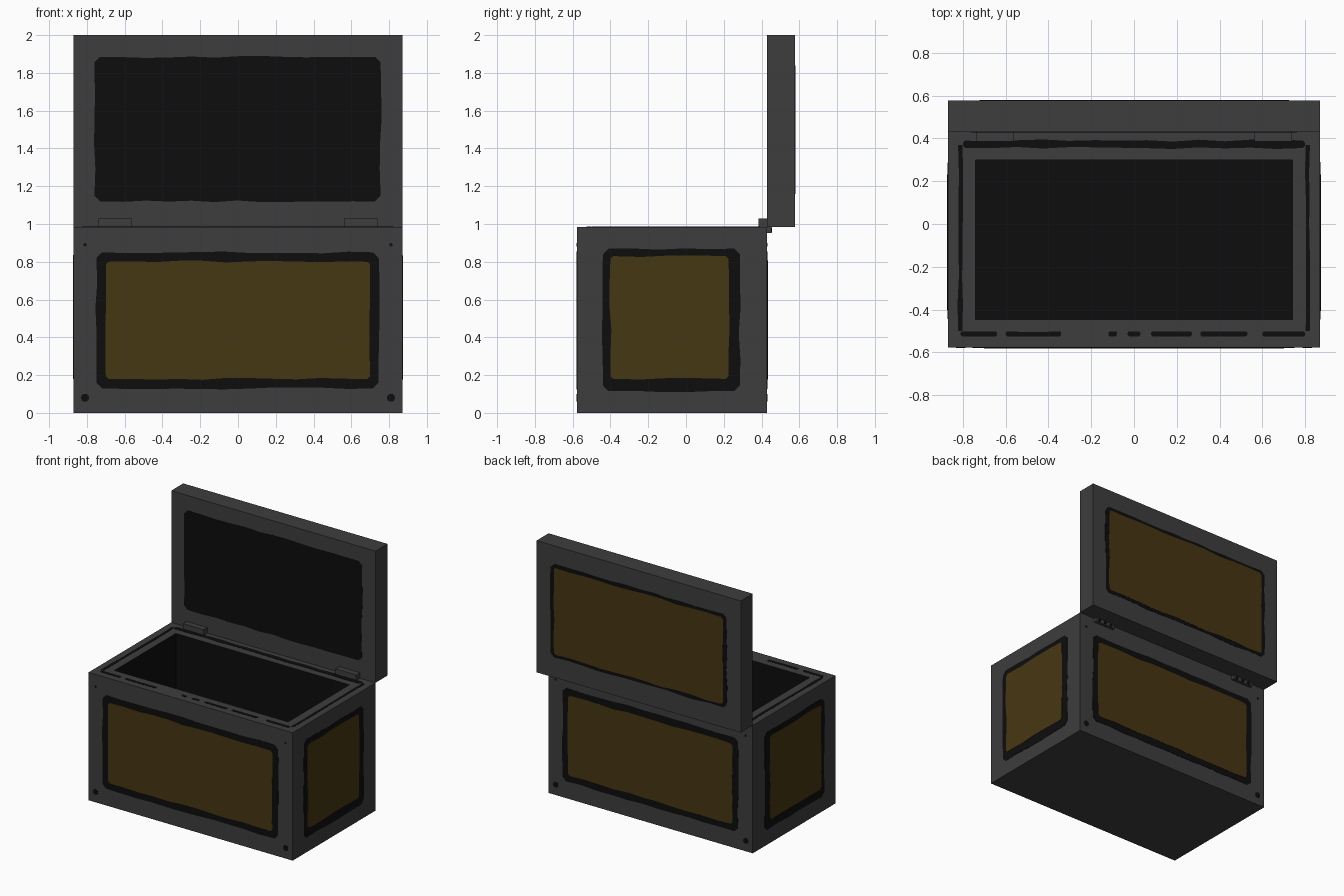
import bpy, bmesh, math, random
from mathutils import Vector

if "Cube" in bpy.data.objects:
    bpy.data.objects.remove(bpy.data.objects["Cube"])

random.seed(4)

def mat(name, c):
    m = bpy.data.materials.new(name)
    m.diffuse_color = (*c, 1)
    m.use_nodes = True
    m.node_tree.nodes["Principled BSDF"].inputs["Base Color"].default_value = m.diffuse_color
    return m

GREY = mat("dark grey metal", (0.047, 0.047, 0.047))
BLACK = mat("black", (0.004, 0.004, 0.004))
GOLD = mat("dark gold", (0.062, 0.038, 0.006))

def finish(name, bm, *mats):
    me = bpy.data.meshes.new(name)
    bmesh.ops.recalc_face_normals(bm, faces=bm.faces)
    bm.to_mesh(me)
    bm.free()
    ob = bpy.data.objects.new(name, me)
    for m in mats:
        me.materials.append(m)
    bpy.context.collection.objects.link(ob)
    return ob

def box_bm(lo, hi):
    bm = bmesh.new()
    bmesh.ops.create_cube(bm, size=1)
    for v in bm.verts:
        v.co = [lo[i] + (v.co[i] + 0.5) * (hi[i] - lo[i]) for i in range(3)]
    return bm

def box(name, lo, hi, m):
    return finish(name, box_bm(lo, hi), m)

X, Y, Z = Vector((1, 0, 0)), Vector((0, 1, 0)), Vector((0, 0, 1))

def plate(name, origin, u, v, pts, h, m):
    """Thin painted plate from an outline in the u, v plane."""
    n = u.cross(v)
    bm = bmesh.new()
    vs = [bm.verts.new(Vector(origin) + u * a + v * b) for a, b in pts]
    f = bm.faces.new(vs)
    ext = bmesh.ops.extrude_face_region(bm, geom=[f])
    for e in ext["geom"]:
        if isinstance(e, bmesh.types.BMVert):
            e.co += n * h
    return finish(name, bm, m)

def worn_rect(a0, a1, b0, b1, r=0.03, wob=0.006, step=0.12):
    """Rectangle outline with cut corners and slightly worn edges."""
    cs = [(a0, b0 + r), (a0 + r, b0), (a1 - r, b0), (a1, b0 + r),
          (a1, b1 - r), (a1 - r, b1), (a0 + r, b1), (a0, b1 - r)]
    out = []
    for i, p in enumerate(cs):
        q = cs[(i + 1) % 8]
        d = math.dist(p, q)
        k = max(1, int(d / step))
        for j in range(k):
            t = j / k
            w = random.uniform(-wob, wob) if j else 0
            out.append((p[0] + (q[0] - p[0]) * t - (q[1] - p[1]) / d * w,
                        p[1] + (q[1] - p[1]) * t + (q[0] - p[0]) / d * w))
    return out

def disc(r):
    return [(r * math.cos(i * math.pi / 5), r * math.sin(i * math.pi / 5)) for i in range(10)]

W, F, B, T, L = 0.87, -0.577, 0.43, 0.985, 0.576

# chest body with hollow black inside
bm = box_bm((-W, F, 0), (W, B, T))
top = max(bm.faces, key=lambda f: f.calc_center_median().z)
bmesh.ops.inset_region(bm, faces=[top], thickness=0.13, use_even_offset=True)
old = set(bm.faces) - {top}
ext = bmesh.ops.extrude_face_region(bm, geom=[top])
for e in ext["geom"]:
    if isinstance(e, bmesh.types.BMVert):
        e.co.z = 0.13
if top.is_valid:
    bm.faces.remove(top)
for f in bm.faces:
    if f not in old:
        f.material_index = 1
finish("chest_body", bm, GREY, BLACK)

# open lid
box("lid", (-W, B, T), (W, L, 2.0), GREY)

# gold panels with black frames
def panel(name, o, u, outer, inner):
    plate(name + "_frame", o, u, Z, worn_rect(*outer), 0.002, BLACK)
    plate(name + "_gold", o, u, Z, worn_rect(*inner, r=0.015), 0.004, GOLD)

fo, fi = (-0.75, 0.745, 0.13, 0.85), (-0.70, 0.70, 0.18, 0.80)
so, si = (-0.44, 0.285, 0.115, 0.87), (-0.40, 0.225, 0.18, 0.83)
flip = lambda q: (-q[1], -q[0], q[2], q[3])
panel("front_panel", (0, F, 0), X, fo, fi)
panel("back_panel", (0, B, 0), -X, fo, fi)
panel("right_panel", (W, 0, 0), Y, so, si)
panel("left_panel", (-W, 0, 0), -Y, flip(so), flip(si))
panel("lid_outer_panel", (0, L, 0), -X, (-0.75, 0.75, 1.14, 1.86), (-0.72, 0.72, 1.165, 1.835))
plate("lid_inner_panel", (0, B, 0), X, Z, worn_rect(-0.76, 0.755, 1.12, 1.885), 0.002, BLACK)

# worn dark line around the rim
plate("rim_line_back", (0, 0, T), X, Y, worn_rect(-0.80, 0.80, 0.355, 0.39, 0.012), 0.002, BLACK)
for s in (-1, 1):
    x = s * 0.812
    plate("rim_line_side", (0, 0, T), X, Y,
          worn_rect(x - 0.01, x + 0.01, -0.50, 0.37, 0.004, 0.004), 0.002, BLACK)
for a, b in ((-0.81, -0.64), (-0.6, -0.34), (-0.12, -0.08), (-0.03, 0.03),
             (0.08, 0.27), (0.31, 0.53), (0.6, 0.8)):
    plate("rim_line_front", (0, 0, T), X, Y,
          worn_rect(a, b, -0.525, -0.502, 0.006, 0.004), 0.002, BLACK)

# corner rivets on front and back
for nm, y, u in (("front", F, X), ("back", B, -X)):
    for s in (-1, 1):
        for z, r in ((0.08, 0.022), (0.89, 0.009)):
            plate(nm + "_rivet", (s * 0.81, y, z), u, Z, disc(r), 0.002, BLACK)

# hinges: inner leaf on the rim, knuckle strip behind with dark pins
for s in (-1, 1):
    c = s * 0.65
    box("hinge_leaf", (c - 0.088, 0.385, T), (c + 0.088, B, 1.028), GREY)
    box("hinge_knuckle", (c - 0.088, B, 0.953), (c + 0.088, 0.452, T), GREY)
    for d in (-0.055, 0, 0.055):
        plate("hinge_pin", (c + d, 0.452, 0.969), -X, Z, disc(0.014), 0.003, BLACK)
